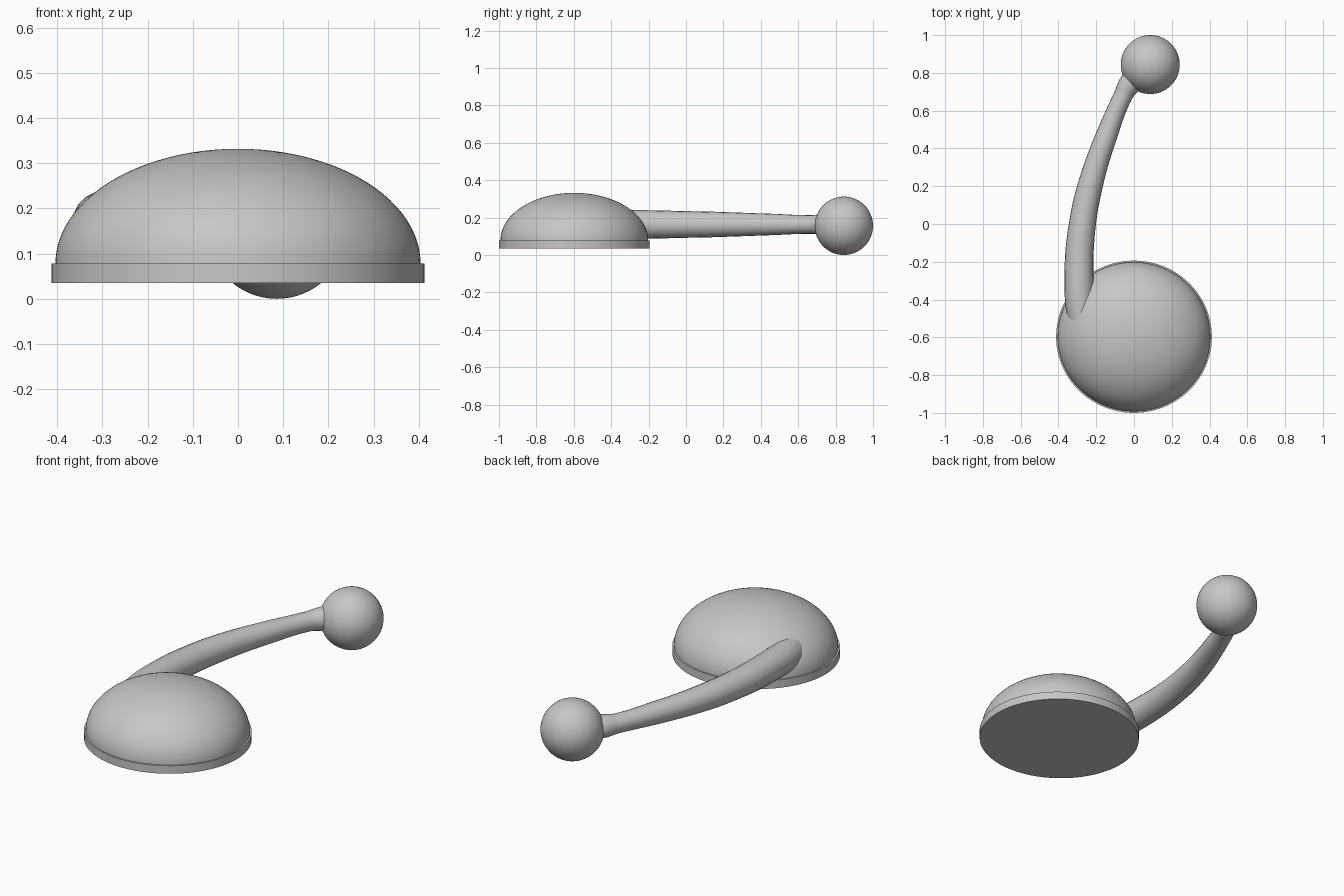
import bpy, bmesh, math

if "Cube" in bpy.data.objects:
    bpy.data.objects.remove(bpy.data.objects["Cube"], do_unlink=True)

# One plain grey for everything
grey = bpy.data.materials.new("plain grey")
grey.use_nodes = True
colour = (0.57, 0.57, 0.57, 1)
grey.diffuse_color = colour
grey.node_tree.nodes["Principled BSDF"].inputs["Base Color"].default_value = colour


def finish(obj, name):
    obj.name = obj.data.name = name
    obj.data.materials.clear()
    obj.data.materials.append(grey)
    bpy.ops.object.select_all(action='DESELECT')
    obj.select_set(True)
    bpy.context.view_layer.objects.active = obj
    bpy.ops.object.shade_smooth_by_angle(angle=math.radians(35))


def lathe(name, profile, location, stretch_x, steps=96):
    """Spin an (r, z) profile around the z axis."""
    bm = bmesh.new()
    verts = [bm.verts.new((r, 0, z)) for r, z in profile]
    edges = [bm.edges.new(pair) for pair in zip(verts, verts[1:])]
    bmesh.ops.spin(bm, geom=verts + edges, cent=(0, 0, 0), axis=(0, 0, 1),
                   angle=math.tau, steps=steps, use_duplicate=False)
    bmesh.ops.remove_doubles(bm, verts=bm.verts, dist=1e-5)
    bmesh.ops.scale(bm, vec=(stretch_x, 1, 1), verts=bm.verts)
    bmesh.ops.recalc_face_normals(bm, faces=bm.faces)
    mesh = bpy.data.meshes.new(name)
    bm.to_mesh(mesh)
    bm.free()
    obj = bpy.data.objects.new(name, mesh)
    obj.location = location
    bpy.context.collection.objects.link(obj)
    finish(obj, name)


# Domed cap on a thin rim with a flat underside
RIM_LOW, RIM_TOP, DOME_TOP = 0.035, 0.078, 0.332
RIM_R, DOME_R = 0.403, 0.395
arcs = 24
dome = [(DOME_R * math.cos(a), RIM_TOP + (DOME_TOP - RIM_TOP) * math.sin(a))
        for a in (i / arcs * math.pi / 2 for i in range(arcs))]
profile = [(0, RIM_LOW), (RIM_R, RIM_LOW), (RIM_R, RIM_TOP)] + dome + [(0, DOME_TOP)]
lathe("domed_cap", profile, (0, -0.597, 0), 1.023)

# Curved tapering arm, slightly flared where it meets the ball: x, y, radius
path = [(-0.235, -0.60, 0.074), (-0.276, -0.48, 0.077), (-0.291, -0.27, 0.077),
        (-0.277, -0.03, 0.072), (-0.230, 0.21, 0.066), (-0.137, 0.49, 0.056),
        (-0.060, 0.675, 0.050), (-0.028, 0.733, 0.058), (0.010, 0.78, 0.062)]
curve = bpy.data.curves.new("arm", 'CURVE')
curve.dimensions = '3D'
curve.bevel_depth = 1
curve.bevel_resolution = 8
curve.resolution_u = 10
curve.use_fill_caps = True
spline = curve.splines.new('BEZIER')
spline.radius_interpolation = 'CARDINAL'
spline.bezier_points.add(len(path) - 1)
for point, (x, y, radius) in zip(spline.bezier_points, path):
    point.co = (x, y, 0.163)
    point.radius = radius
    point.handle_left_type = point.handle_right_type = 'AUTO'
arm = bpy.data.objects.new("arm", curve)
bpy.context.collection.objects.link(arm)
bpy.ops.object.select_all(action='DESELECT')
arm.select_set(True)
bpy.context.view_layer.objects.active = arm
bpy.ops.object.convert(target='MESH')
finish(bpy.context.object, "arm")

# Ball at the end of the arm
bpy.ops.mesh.primitive_uv_sphere_add(segments=64, ring_count=32, radius=0.156,
                                     location=(0.086, 0.844, 0.156))
finish(bpy.context.object, "end_ball")
